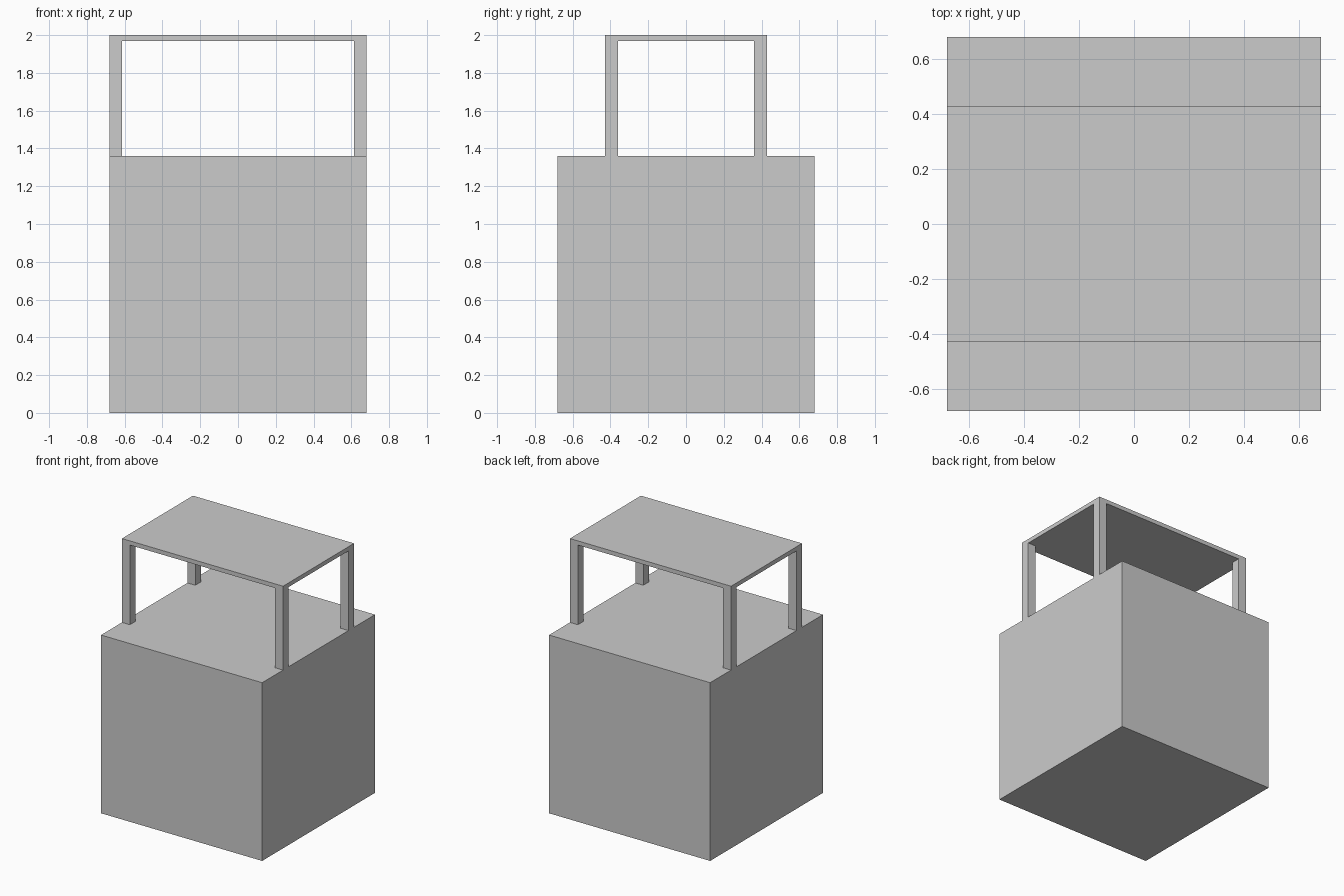
import bpy

if "Cube" in bpy.data.objects:
    bpy.data.objects.remove(bpy.data.objects["Cube"])


def box(name, x, y, z):
    """Axis-aligned box from (min, max) ranges."""
    bpy.ops.mesh.primitive_cube_add(size=1, location=[(a + b) / 2 for a, b in (x, y, z)])
    obj = bpy.context.object
    obj.name = name
    obj.scale = [b - a for a, b in (x, y, z)]
    bpy.ops.object.transform_apply(location=True, rotation=False, scale=True)
    return obj


HALF = 0.68        # half width of the base cube
DEPTH = 0.428      # half depth of the upper frame
LEG = 0.067        # leg thickness
BASE_TOP, SLAB_BOTTOM, TOP = 1.36, 1.968, 2.0

# Solid base cube
base = box("base_block", (-HALF, HALF), (-HALF, HALF), (0, BASE_TOP))

# Thin top slab
slab = box("top_slab", (-HALF, HALF), (-DEPTH, DEPTH), (SLAB_BOTTOM, TOP))

# Four corner legs, mirrored from one
bpy.ops.object.select_all(action='DESELECT')
legs = box("corner_legs", (HALF - LEG, HALF), (DEPTH - LEG, DEPTH), (BASE_TOP, SLAB_BOTTOM))
# the origin sits on the leg centre, so mirror around the base's centre axis
mirror = legs.modifiers.new("mirror_corners", 'MIRROR')
mirror.use_axis = (True, True, False)
mirror.mirror_object = base
mirror.use_mirror_merge = False
